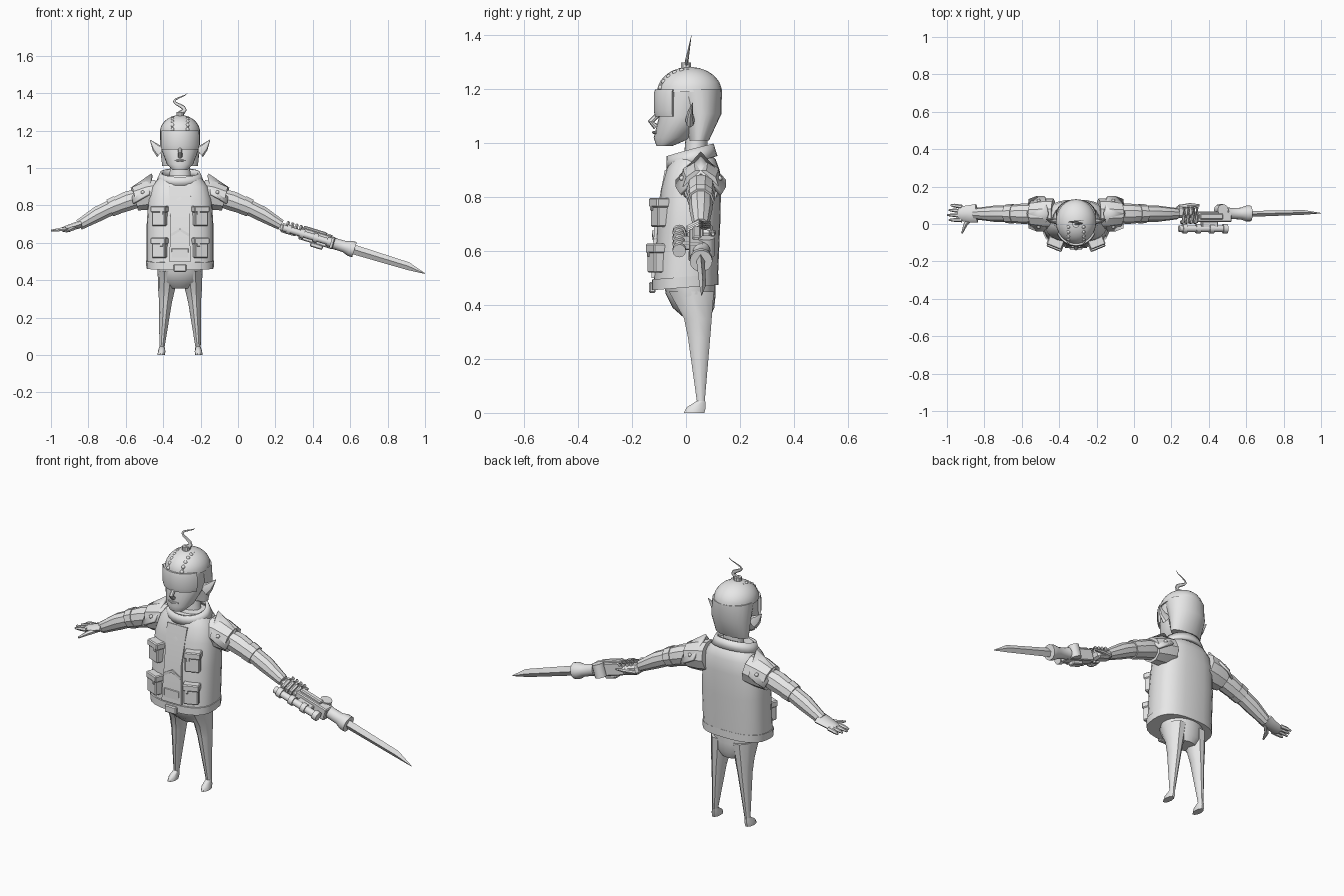
import bpy, bmesh
from math import sin, cos, pi, radians, copysign
from mathutils import Vector, Matrix

if "Cube" in bpy.data.objects:
    bpy.data.objects.remove(bpy.data.objects["Cube"])

grey = bpy.data.materials.new("plain_grey")
grey.use_nodes = True
grey.diffuse_color = (0.8, 0.8, 0.8, 1)
grey.node_tree.nodes["Principled BSDF"].inputs["Base Color"].default_value = grey.diffuse_color

BODY = Matrix.Translation((-0.31, 0, 0))
WEAPON = Matrix.Translation((0.24, 0.05, 0.68)) @ Matrix.Rotation(radians(17), 4, 'Y')
SIDES = {"left": 1, "right": -1}
ARM_DEPTH = 0.055


def finish(name, bm, frame=BODY, angle=35):
    bmesh.ops.recalc_face_normals(bm, faces=bm.faces)
    mesh = bpy.data.meshes.new(name)
    bm.to_mesh(mesh)
    bm.free()
    mesh.transform(frame)
    mesh.materials.append(grey)
    mesh.shade_smooth()
    mesh.set_sharp_from_angle(angle=radians(angle))
    part = bpy.data.objects.new(name, mesh)
    bpy.context.collection.objects.link(part)
    return part


def thicken(part, thickness):
    solid = part.modifiers.new("thickness", 'SOLIDIFY')
    solid.thickness = thickness
    solid.offset = 0


def skin(name, rings, frame=BODY, caps=True, angle=35):
    """Join rings of points into one surface."""
    bm = bmesh.new()
    loops = [[bm.verts.new(point) for point in ring] for ring in rings]
    for lower, upper in zip(loops, loops[1:]):
        for i in range(len(lower)):
            bm.faces.new((lower[i - 1], lower[i], upper[i], upper[i - 1]))
    if caps:
        bm.faces.new(loops[0])
        bm.faces.new(loops[-1])
    return finish(name, bm, frame, angle)


def outline(sides, power=2, phase=0):
    """Unit circle, or a boxier oval for higher powers."""
    for i in range(sides):
        turn = 2 * pi * i / sides + phase
        yield [copysign(abs(value) ** (2 / power), value) for value in (cos(turn), sin(turn))]


def loft(name, sections, leg_side=0, sides=24, power=2, tilt=0, caps=True):
    """Upright form; each section is (height, half width, front, back)."""
    rings = []
    for z, width, front, back in sections:
        centre = Vector((leg_side * (0.1 - 0.08 * z), (front + back) / 2, z))
        depth = (back - front) / 2
        rings.append([centre + Vector((width * c, depth * s, tilt * (centre.y + depth * s)))
                      for c, s in outline(sides, power)])
    return skin(name, rings, caps=caps)


def limb(name, path, radii, side=1, flat=1, sides=8, frame=BODY, square=False, angle=35):
    """Tapered form along a path; flat scales its depth."""
    points = [Vector((side * x, y, z)) for x, y, z in path]
    if square:
        sides = 4
    rings = []
    for i, (point, radius) in enumerate(zip(points, radii)):
        along = (points[min(i + 1, len(points) - 1)] - points[max(i - 1, 0)]).normalized()
        across = (Vector((0, 1, 0)) - along * along.y).normalized()
        up = across.cross(along)
        reach = radius * (2 ** 0.5 if square else 1)
        rings.append([point + reach * (across * c * flat + up * s)
                      for c, s in outline(sides, phase=pi / 4 if square else 0)])
    return skin(name, rings, frame, angle=angle)


def arm_piece(name, side, *stations, flat=1):
    """Part of the drooping arm; each station is (distance out, radius)."""
    path = [(x, ARM_DEPTH, 0.87 - 0.6 * x * x) for x, radius in stations]
    limb(name, path, [radius for x, radius in stations], side, flat, sides=10)


def weapon_rod(name, start, y, length, radius, sides=12):
    limb(name, [(start, y, 0), (start + length, y, 0)], [radius, radius], sides=sides, frame=WEAPON)


def box(name, at, size, turn=0, frame=BODY, bevel=0.005):
    bm = bmesh.new()
    bmesh.ops.create_cube(bm, size=1, matrix=Matrix.Translation(at)
                          @ Matrix.Rotation(turn, 4, 'Z') @ Matrix.Diagonal((*size, 1)))
    bmesh.ops.bevel(bm, geom=bm.edges[:], offset=bevel, segments=1, affect='EDGES')
    finish(name, bm, frame)


def rivet(name, at):
    bm = bmesh.new()
    bmesh.ops.create_icosphere(bm, subdivisions=2, radius=0.01, matrix=Matrix.Translation(at))
    finish(name, bm)


# Head and neck
loft("neck", [(.92, .06, -.01, .08), (1.04, .05, 0, .08)])
loft("face", [(.99, .04, -.11, -.05), (1.02, .07, -.12, .02), (1.1, .1, -.1, .08), (1.2, .1, -.1, .1)])
limb("nose", [(0, -.1, 1.11), (0, -.13, 1.08), (0, -.11, 1.06)], [.01, .012, .012])
limb("mouth", [(-.03, -.11, 1.04), (0, -.12, 1.04), (.03, -.11, 1.04)], [.003, .006, .003])

# Domed helmet with a guard behind the ears
dome = [radians(step) for step in range(0, 90, 12)]
loft("helmet_dome", [(1.19 + .093 * sin(a), .108 * cos(a), .013 - .12 * cos(a), .013 + .12 * cos(a))
                     for a in dome])
loft("helmet_neck_guard", [(1.01, .095, .01, .085), (1.11, .107, -.02, .132), (1.2, .107, -.06, .133)])

# Curved visor in front of the eyes
sweep = [radians(step) for step in range(-64, 65, 8)]
skin("visor", [[(.11 * grow * sin(a), -.115 * grow * cos(a), z)
                for grow, z in ((.9, 1.1), (1, 1.1), (1.04, 1.12), (1.04, 1.18), (1, 1.2), (.9, 1.2))]
               for a in sweep])

# Ears and riveted helmet seams
for word, side in SIDES.items():
    limb(word + "_ear", [(.1, .015, 1.085), (.13, .015, 1.11), (.16, .025, 1.15)],
         [.035, .022, .002], side, flat=.5)
    seam = [(side * .04, .012 - .113 * cos(a), 1.172 + .1 * sin(a))
            for a in map(radians, range(20, 91, 14))]
    limb(word + "_helmet_seam", seam, [.005] * len(seam))
    for i, point in enumerate(seam[:-1]):
        rivet(f"{word}_helmet_rivet_{i}", point)

# Curl on the crown
loft("crown_cap", [(1.27, .02, -.02, .02), (1.3, .02, -.02, .02)], sides=10)
curl = [i / 10 for i in range(11)]
limb("hair_curl", [(.02 * (1 + t) * sin(2.5 * pi * t), .02 * t, 1.29 + .11 * t) for t in curl],
     [.014 * (1 - t) + .001 for t in curl], flat=.5)

# Vest with hem, collar and front panel
loft("vest", [(.49, .178, -.12, .118), (.7, .178, -.107, .127), (.83, .17, -.093, .13),
              (.9, .15, -.075, .125), (.94, .12, -.055, .11), (.96, .09, -.045, .09)], power=2.6)
loft("vest_hem", [(.465, .18, -.127, .12), (.505, .182, -.127, .12)], power=2.6, tilt=.08)
thicken(loft("collar", [(.92, .12, -.065, .11), (.97, .1, -.065, .095)], tilt=.28, caps=False), .015)
limb("front_panel", [(0, -.07, .9), (0, -.11, .7), (0, -.12, .5)], [.06, .05, .058], flat=.14, square=True)
limb("front_chevron", [(-.05, -.115, .64), (0, -.12, .67), (.05, -.115, .64)], [.007] * 3, square=True)
box("lower_panel", (0, -.117, .545), (.095, .02, .055))
box("belt_buckle", (0, -.125, .465), (.07, .025, .04))

for word, side in SIDES.items():
    # Angled pockets with flaps
    turn = side * radians(22)
    for level, z, y in (("upper", .74, -.095), ("lower", .57, -.107)):
        pocket = f"{word}_{level}_pocket"
        box(pocket, (side * .108, y, z), (.076, .05, .1), turn)
        box(pocket + "_flap", (side * .108, y, z + .04), (.086, .06, .035), turn)
        box(pocket + "_tab", (side * .098, y - .03, z + .025), (.016, .012, .03), turn, bevel=.002)

    # Sleeves and arms
    arm_piece(word + "_shoulder_sleeve", side, (.12, .08), (.17, .08), (.24, .068))
    arm_piece(word + "_upper_arm", side, (.2, .05), (.28, .055), (.37, .046))
    arm_piece(word + "_elbow_cuff", side, (.335, .053), (.375, .05))
    arm_piece(word + "_forearm", side, (.36, .043), (.44, .043), (.54, .03))

    # Pointed shoulder plates folded over a ridge
    bm = bmesh.new()
    ridge = [bm.verts.new((side * x, ARM_DEPTH, z)) for x, z in ((.15, .965), (.26, .89))]
    for facing, fold in (("front", -1), ("back", 1)):
        lower = [bm.verts.new((side * x, ARM_DEPTH + fold * spread, z))
                 for x, spread, z in ((.25, .075, .81), (.21, .09, .835), (.165, .09, .86))]
        bm.faces.new(ridge + lower)
        for i, (x, spread, z) in enumerate([(.2, .07, .87), (.235, .06, .835), (.235, .02, .885)]):
            rivet(f"{word}_{facing}_plate_rivet_{i}", (side * x, ARM_DEPTH + fold * spread, z))
    thicken(finish(word + "_shoulder_plate", bm, angle=20), .012)

    # Legs and feet
    loft(word + "_leg", [(.45, .056, -.068, .108), (.35, .045, -.01, .098), (.28, .034, .005, .092),
                         (.04, .014, .04, .07)], side, sides=10)
    loft(word + "_foot", [(0, .02, -.01, .07), (.02, .02, 0, .075), (.045, .014, .04, .072)], side, sides=10)
loft("hips", [(.5, .12, -.085, .11), (.44, .12, -.075, .11), (.39, .108, -.05, .105), (.355, .06, -.01, .09)])

# Open right hand with spread fingers and thumb
hand = SIDES["right"]
limb("right_palm", [(.53, .058, .7), (.56, .055, .69), (.61, .055, .675), (.63, .055, .67)],
     [.02, .019, .016, .012], hand, flat=2.5)
for i, name in enumerate(("index", "middle", "ring", "little")):
    y = .02 + i * .024
    limb(f"right_{name}_finger", [(.61, y, .675), (.65, y * 1.07, .67), (.69 - .01 * abs(i - 1), y * 1.1, .665)],
         [.011, .01, .005], hand, sides=6)
limb("right_thumb", [(.55, .04, .685), (.59, 0, .67), (.61, -.05, .66)], [.012, .012, .005], hand, sides=6)

# Left hand closed around the weapon grip
box("left_fist", (.035, .015, 0), (.1, .065, .05), frame=WEAPON, bevel=.012)
for i in range(4):
    x = .02 + i * .024
    limb(f"left_curled_finger_{i}", [(x, .04, .03), (x, 0, .035), (x, -.04, .015), (x, -.04, -.02)],
         [.01] * 4, sides=6, frame=WEAPON)
limb("left_thumb", [(0, .04, -.01), (.06, .05, .005), (.11, .05, .015)], [.012, .012, .006], frame=WEAPON)

# Weapon housing with side barrel and drum
box("weapon_body", (.19, -.012, 0), (.19, .055, .066), frame=WEAPON)
box("weapon_top_rail", (.17, -.01, .035), (.13, .03, .02), frame=WEAPON)
box("weapon_underside", (.2, -.02, -.04), (.07, .04, .025), frame=WEAPON)
box("barrel_bracket", (.17, -.045, 0), (.09, .05, .03), frame=WEAPON)
weapon_rod("side_barrel", 0, -.075, .27, .018)
for i in range(4):
    weapon_rod(f"barrel_band_{i}", .02 + i * .075, -.075, .025, .025)
limb("side_drum", [(.235, .026, -.03), (.235, .026, .04)], [.03, .03], sides=12, frame=WEAPON)

# Flared handle and blade
limb("handle", [(x, .006, 0) for x in (.27, .29, .345, .375, .4)], [.034, .03, .031, .042, .042],
     sides=16, frame=WEAPON)
limb("blade", [(.4, .004, 0), (.7, .012, 0), (.797, .008, -.012)], [.026, .021, .002],
     flat=.6, sides=4, frame=WEAPON, angle=15)
